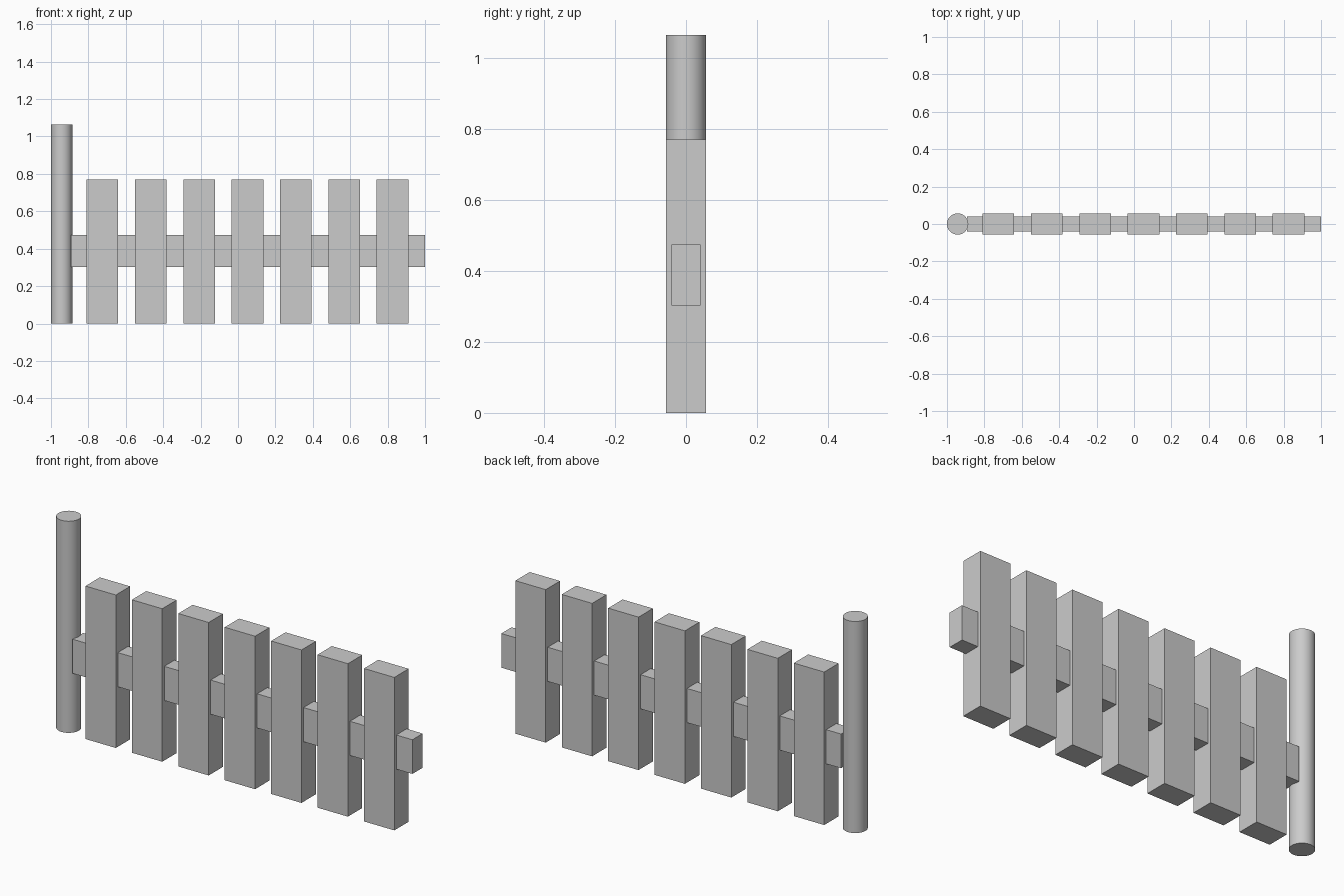
import bpy

if "Cube" in bpy.data.objects:
    bpy.data.objects.remove(bpy.data.objects["Cube"])


def box(name, x0, x1, y0, y1, z0, z1):
    bpy.ops.mesh.primitive_cube_add(
        size=1, location=((x0 + x1) / 2, (y0 + y1) / 2, (z0 + z1) / 2))
    ob = bpy.context.object
    ob.name = name
    ob.scale = (x1 - x0, y1 - y0, z1 - z0)
    bpy.ops.object.transform_apply(location=False, rotation=False, scale=True)
    return ob


HALF_DEPTH = 0.057
POST_HEIGHT = 1.065
PICKET_WIDTH = 0.169
PICKET_PITCH = 0.2585

# Tall round end post
bpy.ops.mesh.primitive_cylinder_add(
    vertices=32, radius=HALF_DEPTH, depth=POST_HEIGHT,
    location=(-1 + HALF_DEPTH, 0, POST_HEIGHT / 2))
post = bpy.context.object
post.name = "end_post"
bpy.ops.object.shade_smooth_by_angle()

# Horizontal rail running from the post through all pickets
box("rail", -0.892, 1.0, -0.041, 0.041, 0.302, 0.474)

# Row of square-cut pickets
for i in range(7):
    x = -0.725 + i * PICKET_PITCH
    box(f"picket_{i + 1}", x - PICKET_WIDTH / 2, x + PICKET_WIDTH / 2,
        -HALF_DEPTH, HALF_DEPTH, 0, 0.77)
